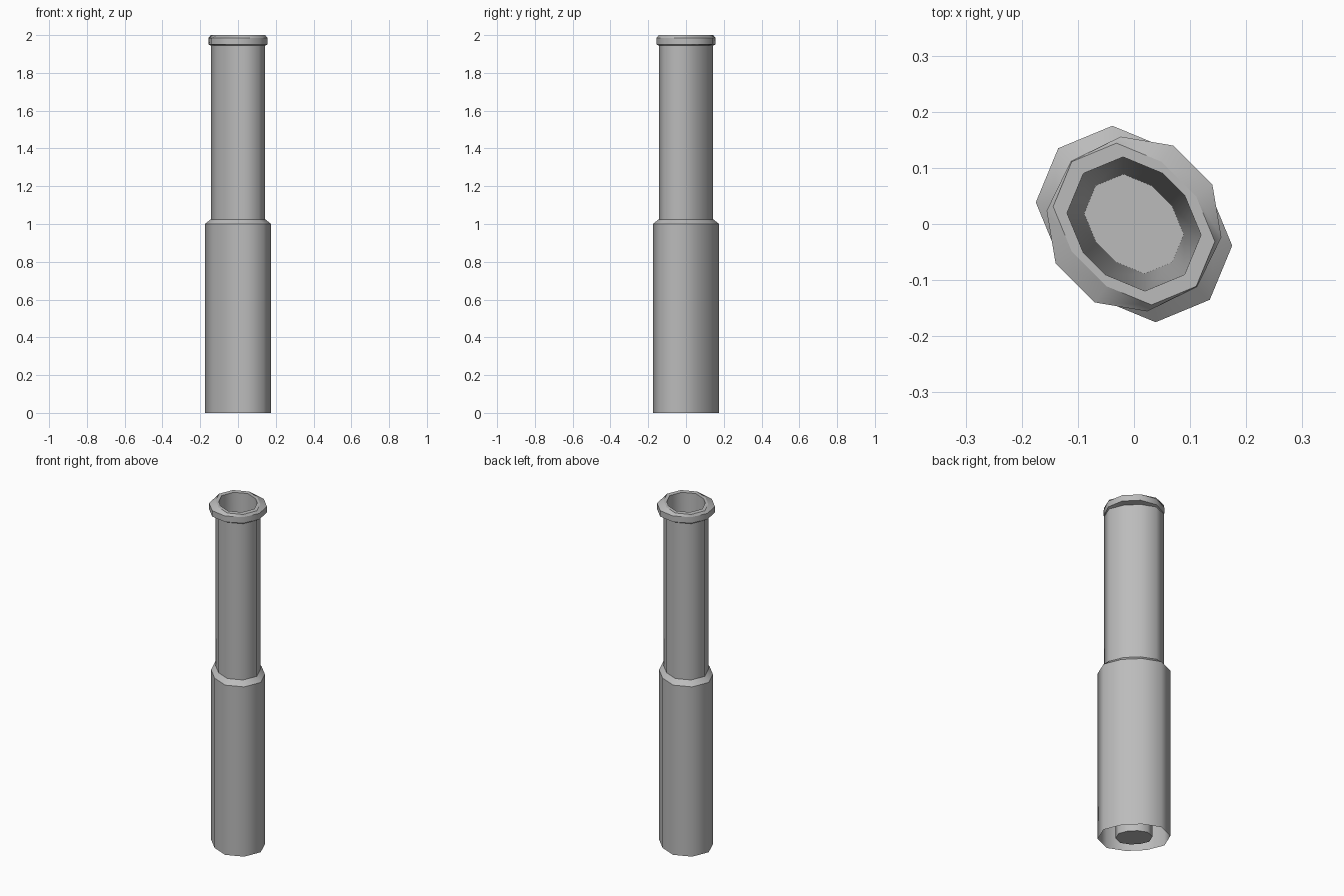
import bpy, bmesh
from math import sin, cos, pi, sqrt

if "Cube" in bpy.data.objects:
    bpy.data.objects.remove(bpy.data.objects["Cube"], do_unlink=True)

grey = bpy.data.materials.new("plain grey")
grey.use_nodes = True
COLOUR = (0.5, 0.5, 0.5, 1)
grey.diffuse_color = COLOUR
grey.node_tree.nodes["Principled BSDF"].inputs["Base Color"].default_value = COLOUR


def section(z, half, ru, rv=None, pinch=1.0):
    """Ten-sided stadium, long axis on the x = -y diagonal; pinch narrows its slanted corners."""
    rv = rv or ru
    pts = []
    for side in (1, -1):
        for k in range(-2, 3):
            a = k * pi / 4
            u = side * (half + ru * cos(a))
            v = side * rv * sin(a) * (pinch if abs(k) == 1 else 1)
            pts.append(((u + v) / sqrt(2), (v - u) / sqrt(2), z))
    return pts


def loft(name, sections, floor=False):
    """Skin the sections in order; smooth round the wall, sharp between bands."""
    bm = bmesh.new()
    rings = [[bm.verts.new(p) for p in s] for s in sections]
    for a, b in zip(rings, rings[1:]):
        for i in range(len(a)):
            j = (i + 1) % len(a)
            bm.faces.new((a[i], a[j], b[j], b[i]))
    if floor:
        bm.faces.new(rings[-1])
    for f in bm.faces:
        f.smooth = True
    for ring in rings:
        for i, v in enumerate(ring):
            bm.edges.get((v, ring[i - 1])).smooth = False
    mesh = bpy.data.meshes.new(name)
    bm.to_mesh(mesh)
    bm.free()
    mesh.materials.append(grey)
    obj = bpy.data.objects.new(name, mesh)
    bpy.context.collection.objects.link(obj)
    return obj


def collar_section(z):
    return section(z, 0.049, 0.11, 0.1485, pinch=0.89)


TUBE = (0.044, 0.113)
BASE = (0.0545, 0.1365)

# Wide lower sleeve, open underneath, with a sloped shoulder
loft("lower_sleeve", [section(0, *BASE), section(1.0, *BASE), section(1.025, *TUBE)])

# Narrow upper tube
loft("upper_tube", [section(1.025, *TUBE), section(1.945, *TUBE)])

# Lip that flares on the long sides and closes flush at the ends
loft("collar", [section(1.945, *TUBE), collar_section(1.95),
                collar_section(1.985), section(2.0, *TUBE)])

# Flat rim and tapered bore running down to a floor
loft("rim", [section(2.0, *TUBE), section(2.0, 0.0275, 0.1)])
loft("bore", [section(2.0, 0.0275, 0.1), section(0.0, 0.0265, 0.07)], floor=True)
